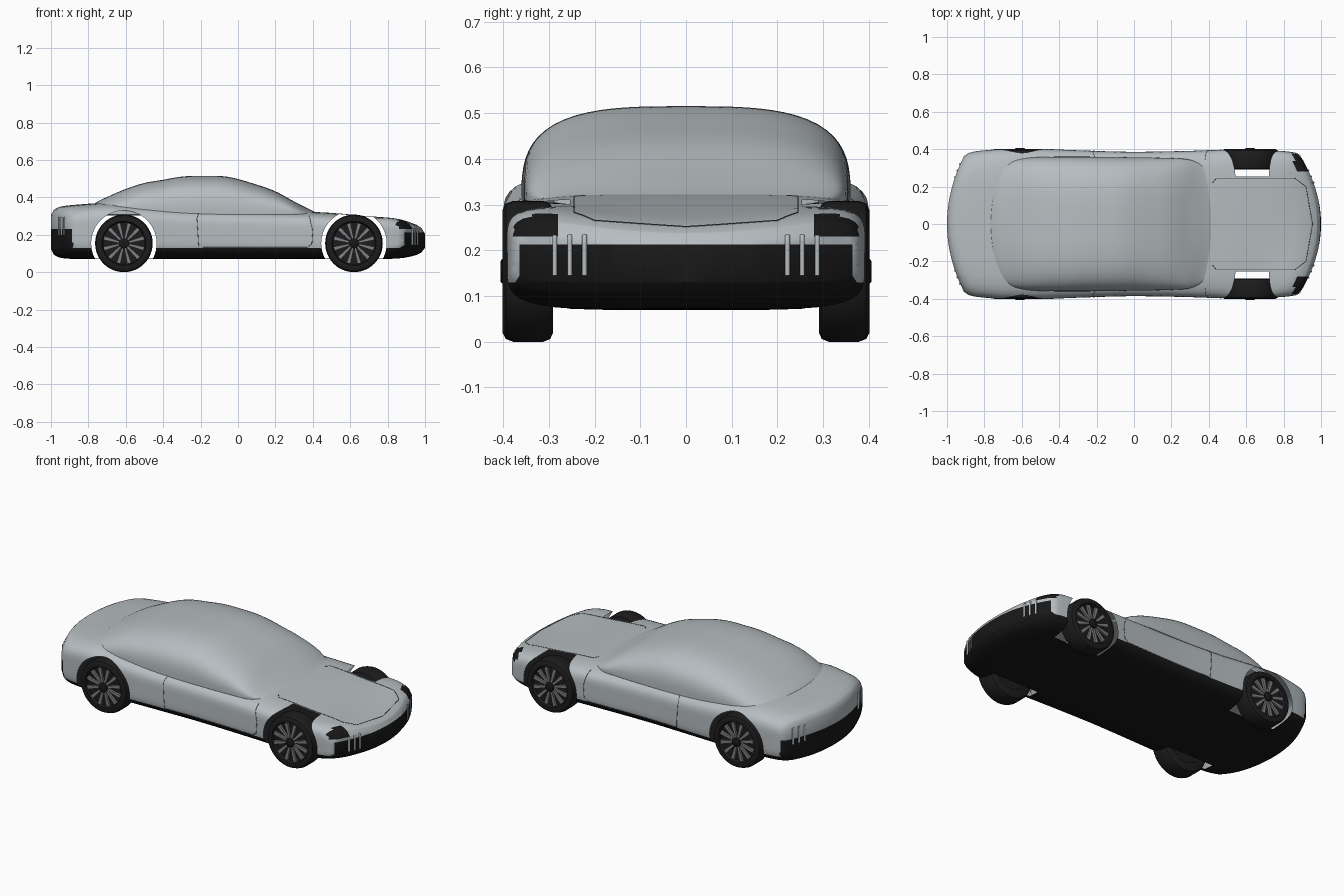
import bpy, bmesh, math
from mathutils import Vector, Matrix
from mathutils.bvhtree import BVHTree

if "Cube" in bpy.data.objects:
    bpy.data.objects.remove(bpy.data.objects["Cube"])


def material(name, rgb):
    m = bpy.data.materials.new(name)
    m.diffuse_color = (*rgb, 1)
    m.use_nodes = True
    m.node_tree.nodes["Principled BSDF"].inputs["Base Color"].default_value = m.diffuse_color
    return m


SILVER = material("silver_paint", (0.47, 0.51, 0.53))
BLACK = material("black_trim", (0.009, 0.009, 0.009))
TYRE = material("tyre_rubber", (0.012, 0.012, 0.012))
RIM = material("rim_grey", (0.22, 0.22, 0.23))
SEAM = material("seam_grey", (0.08, 0.085, 0.09))


def finish(name, bm, mats, angle=40):
    me = bpy.data.meshes.new(name)
    bm.to_mesh(me)
    bm.free()
    ob = bpy.data.objects.new(name, me)
    bpy.context.collection.objects.link(ob)
    for m in mats:
        me.materials.append(m)
    activate(ob)
    bpy.ops.object.shade_smooth_by_angle(angle=math.radians(angle))
    return ob


def activate(ob):
    bpy.ops.object.select_all(action='DESELECT')
    ob.select_set(True)
    bpy.context.view_layer.objects.active = ob


def sample(table, x):
    """Smooth interpolation of station rows (x, a, b, c...)."""
    n = len(table)
    i = max(k for k in range(n - 1) if table[k][0] <= x + 1e-9)
    a, b = table[i], table[i + 1]
    p, q = table[max(i - 1, 0)], table[min(i + 2, n - 1)]
    h = b[0] - a[0]
    t = (x - a[0]) / h
    out = []
    for k in range(1, len(a)):
        ma = (b[k] - p[k]) / (b[0] - p[0]) * h
        mb = (q[k] - a[k]) / (q[0] - a[0]) * h
        out.append((2*t**3 - 3*t*t + 1) * a[k] + (t**3 - 2*t*t + t) * ma
                   + (3*t*t - 2*t**3) * b[k] + (t**3 - t*t) * mb)
    return out


def loft(table, power, bend_rear, bend_front, bend_from, lift=0.0, zc=None, n=88):
    """Superellipse sections along x, with ends curved in plan."""
    x0, x1 = table[0][0], table[-1][0]
    xs = sorted({round(x0 + (x1 - x0) * i / 90, 4) for i in range(91)} | {r[0] for r in table})
    bm = bmesh.new()
    rings = []
    for x in xs:
        zb, zt, hw = sample(table, x)
        mid = (zb + zt) / 2 if zc is None else zc
        end = x1 if x > 0 else x0
        w = max(0, min(1, (abs(x) - bend_from * abs(end)) / (abs(end) * (1 - bend_from))))
        w = w * w * (3 - 2 * w)
        ring = []
        for j in range(n):
            c, s = math.cos(2 * math.pi * j / n), math.sin(2 * math.pi * j / n)
            r = (abs(c)**power + abs(s)**power) ** (-1 / power)
            y = hw * r * c
            z = mid + r * s * ((zt - mid) if s > 0 else (mid - zb))
            k = (y / 0.38) ** 2 * w
            if s > 0 and x > 0:
                z += lift * k * r * s
            ring.append(bm.verts.new((x - k * (bend_front if x > 0 else -bend_rear), y, z)))
        rings.append(ring)
    for a, b in zip(rings, rings[1:]):
        for j in range(n):
            bm.faces.new((a[j], a[(j + 1) % n], b[(j + 1) % n], b[j]))
    for ring in (rings[0], rings[-1]):
        for j in range(n // 2):
            vs = [ring[j], ring[j + 1], ring[(n - j - 1) % n], ring[(n - j) % n]]
            bm.faces.new(list(dict.fromkeys(vs)))
    bmesh.ops.recalc_face_normals(bm, faces=bm.faces)
    return bm


# Body shell: x, bottom, top, half width
BODY = [(-1.0, 0.125, 0.305, 0.362), (-0.985, 0.095, 0.332, 0.378), (-0.95, 0.077, 0.35, 0.388),
        (-0.85, 0.07, 0.362, 0.396), (-0.7, 0.07, 0.37, 0.403), (-0.5, 0.07, 0.357, 0.402),
        (-0.3, 0.07, 0.342, 0.394), (0.0, 0.07, 0.333, 0.386), (0.4, 0.07, 0.322, 0.394),
        (0.55, 0.07, 0.313, 0.402), (0.7, 0.07, 0.297, 0.402), (0.85, 0.073, 0.277, 0.394),
        (0.93, 0.085, 0.26, 0.388), (0.98, 0.105, 0.237, 0.382), (1.0, 0.13, 0.205, 0.372)]
body = finish("body", loft(BODY, 5, 0.1, 0.12, 0.6, lift=0.05), [SILVER, BLACK])

# Wheel arches cut into the hollow shell
AXLES, AXLE_Z, ARCH_R = (-0.61, 0.62), 0.154, 0.175
for ax in AXLES:
    for side in (-1, 1):
        bm = bmesh.new()
        bmesh.ops.create_cone(bm, cap_ends=True, segments=72, radius1=ARCH_R, radius2=ARCH_R, depth=0.25,
                              matrix=Matrix.Translation((ax, side * 0.38, AXLE_Z)) @ Matrix.Rotation(math.pi / 2, 4, 'X'))
        cutter = finish("arch_cutter", bm, [])
        cutter.hide_render = True
        mod = body.modifiers.new("arch", 'BOOLEAN')
        mod.operation, mod.solver, mod.object = 'DIFFERENCE', 'EXACT', cutter
        activate(body)
        bpy.ops.object.modifier_apply(modifier=mod.name)
        bpy.data.objects.remove(cutter)

bm = bmesh.new()
bm.from_mesh(body.data)


def in_arch(v):
    return abs(v.co.y) > 0.253 and any(
        math.hypot(v.co.x - ax, v.co.z - AXLE_Z) < ARCH_R + 0.001 for ax in AXLES) or \
        abs(abs(v.co.y) - 0.255) < 0.0005 and any(
        math.hypot(v.co.x - ax, v.co.z - AXLE_Z) < ARCH_R + 0.001 for ax in AXLES)


bmesh.ops.delete(bm, geom=[f for f in bm.faces if all(in_arch(v) for v in f.verts)], context='FACES')

# Paint split: lower sill, front and rear bumpers, headlight corners
for co, no in (((0, 0, 0.13), (0, 0, 1)), ((0, 0, 0.213), (0, 0, 1)), ((0, 0, 0.23), (0, 0, 1)),
               ((0, 0.28, 0), (0, 1, 0)), ((0, -0.28, 0), (0, 1, 0)), ((0.84, 0, 0), (1, 0, 0))):
    bmesh.ops.bisect_plane(bm, geom=bm.verts[:] + bm.edges[:] + bm.faces[:], plane_co=co, plane_no=no)
bm.normal_update()
for f in bm.faces:
    c, nx = f.calc_center_median(), f.normal.x
    sill = c.z < 0.13
    front = c.x > 0.8 and nx > 0.25 and c.z < 0.213 and abs(c.y) < 0.365
    rear = c.x < -0.8 and nx < -0.4 and c.z < 0.23
    lamp = c.x > 0.84 and abs(c.y) > 0.28 and c.z > 0.23 and nx > 0.3
    f.material_index = int(sill or front or rear or lamp)
tree = BVHTree.FromBMesh(bm)
bm.to_mesh(body.data)
bm.free()
activate(body)
bpy.ops.object.shade_smooth_by_angle(angle=math.radians(40))

# Cabin dome
CABIN = [(-0.79, 0.305, 0.345, 0.30), (-0.76, 0.303, 0.372, 0.325), (-0.7, 0.302, 0.402, 0.342),
         (-0.6, 0.302, 0.445, 0.353), (-0.5, 0.302, 0.477, 0.358), (-0.4, 0.302, 0.494, 0.36),
         (-0.3, 0.302, 0.511, 0.36), (-0.18, 0.302, 0.515, 0.359), (-0.05, 0.302, 0.509, 0.357),
         (0.1, 0.302, 0.468, 0.355), (0.2, 0.302, 0.432, 0.352), (0.3, 0.3, 0.378, 0.345),
         (0.38, 0.298, 0.337, 0.325), (0.425, 0.296, 0.316, 0.29)]
finish("cabin", loft(CABIN, 3.2, 0.08, 0.06, 0.6, zc=0.31), [SILVER])


# Thin lines projected onto the shell
def trace(name, pts, direction, radius, mat, steps=14):
    d = Vector(direction)
    hits = []
    pts = [Vector(p) for p in pts]
    for a, b in zip(pts, pts[1:]):
        for i in range(steps + 1):
            hit = tree.ray_cast(a.lerp(b, i / steps) - d * 3, d)[0]
            if hit and (not hits or (hit - hits[-1]).length > 1e-4):
                hits.append(hit)
    if len(hits) < 2:
        return
    cu = bpy.data.curves.new(name, 'CURVE')
    cu.dimensions, cu.bevel_depth, cu.bevel_resolution, cu.use_fill_caps = '3D', radius, 1, True
    sp = cu.splines.new('POLY')
    sp.points.add(len(hits) - 1)
    for p, h in zip(sp.points, hits):
        p.co = (*h, 1)
    cu.materials.append(mat)
    bpy.context.collection.objects.link(bpy.data.objects.new(name, cu))


for side in (-1, 1):
    trace("door_seam", [(-0.21, 0, 0.315), (-0.22, 0, 0.29), (-0.21, 0, 0.132), (0.37, 0, 0.132),
                        (0.395, 0, 0.15), (0.4, 0, 0.22), (0.38, 0, 0.305)], (0, -side, 0), 0.0015, SEAM)
    trace("hood_seam", [(0.42, side * 0.22, 0), (0.44, side * 0.245, 0), (0.86, side * 0.245, 0),
                        (0.92, side * 0.2, 0), (0.955, 0, 0)], (0, 0, -1), 0.0015, SEAM)
    for y in (0.222, 0.254, 0.287):
        trace("front_bar", [(0, side * y, 0.145), (0, side * y, 0.232)], (-1, 0, 0), 0.006, SILVER)
    for y in (0.25, 0.285, 0.32):
        trace("rear_bar", [(0, side * y, 0.2), (0, side * y, 0.295)], (1, 0, 0), 0.006, SILVER)


# Wheels
def lathe(name, profile, centre, side, mat, seg=48):
    bm = bmesh.new()
    rings = [[bm.verts.new((centre[0] + r * math.cos(2 * math.pi * i / seg), side * y,
                            centre[1] + r * math.sin(2 * math.pi * i / seg))) for i in range(seg)]
             for r, y in profile]
    for a, b in zip(rings, rings[1:]):
        for i in range(seg):
            bm.faces.new((a[i], a[(i + 1) % seg], b[(i + 1) % seg], b[i]))
    bm.faces.new(rings[0])
    bm.faces.new(rings[-1])
    bmesh.ops.recalc_face_normals(bm, faces=bm.faces)
    return finish(name, bm, [mat])


for ax in AXLES:
    for side in (-1, 1):
        c = (ax, AXLE_Z)
        lathe("tyre", [(0.10, 0.382), (0.112, 0.382), (0.118, 0.399), (0.135, 0.401), (0.148, 0.394),
                       (0.154, 0.378), (0.154, 0.312), (0.148, 0.297), (0.135, 0.291), (0.10, 0.291),
                       (0.095, 0.32)], c, side, TYRE)
        lathe("hub", [(0.027, 0.37), (0.027, 0.402), (0.022, 0.406)], c, side, BLACK, 24)
        bm = bmesh.new()
        for i in range(12):
            ang = 2 * math.pi * (i + 0.5) / 12
            m = Matrix.Translation((ax, side * 0.387, AXLE_Z)) @ Matrix.Rotation(ang, 4, 'Y') @ \
                Matrix.Translation((0.068, 0, 0))
            vs = bmesh.ops.create_cube(bm, size=1)["verts"]
            for v in vs:
                taper = 0.011 if v.co.x < 0 else 0.021
                v.co = m @ Vector((v.co.x * 0.086, v.co.y * 0.014, v.co.z * taper))
        finish("wheel_spokes", bm, [RIM], 20)
